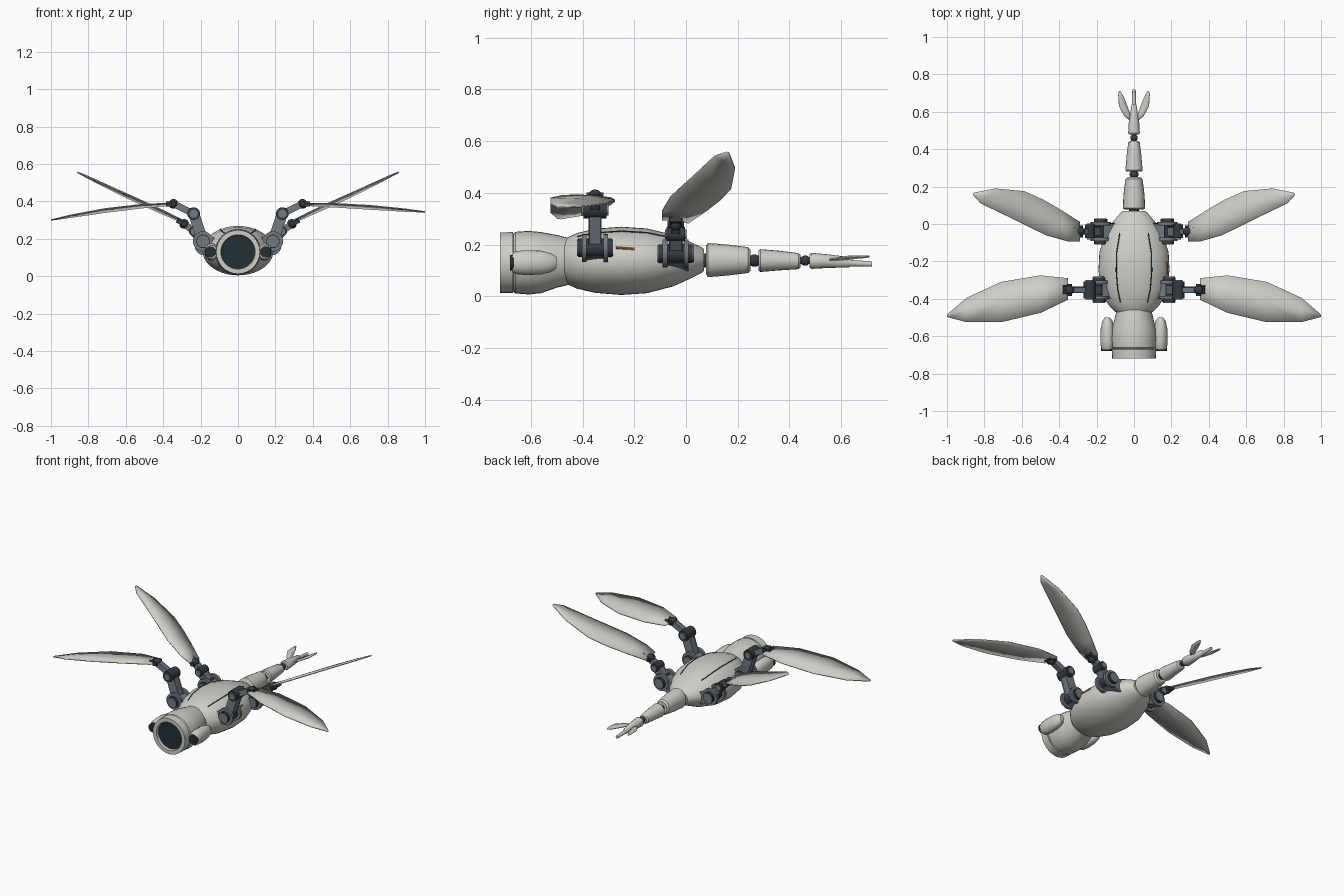
import bpy, bmesh, math
from mathutils import Vector

if "Cube" in bpy.data.objects:
    bpy.data.objects.remove(bpy.data.objects["Cube"])


def material(name, rgb):
    m = bpy.data.materials.new(name)
    m.diffuse_color = (*rgb, 1)
    m.use_nodes = True
    m.node_tree.nodes["Principled BSDF"].inputs["Base Color"].default_value = m.diffuse_color
    return m


SHELL = material("pale_shell", (0.62, 0.62, 0.58))
METAL = material("blue_grey_metal", (0.17, 0.2, 0.23))
DARK = material("dark_joint", (0.035, 0.045, 0.055))
GLASS = material("lens_glass", (0.015, 0.03, 0.035))
ORANGE = material("orange_mark", (0.7, 0.25, 0.05))


def finish(name, bm, mat, angle=35):
    bmesh.ops.recalc_face_normals(bm, faces=bm.faces)
    me = bpy.data.meshes.new(name)
    bm.to_mesh(me)
    bm.free()
    me.materials.append(mat)
    me.shade_smooth()
    me.set_sharp_from_angle(angle=math.radians(angle))
    ob = bpy.data.objects.new(name, me)
    bpy.context.collection.objects.link(ob)
    return ob


def loft(name, sections, mat, x=0, n=32):
    """Elliptic rings along y: (y, centre z, half width, half height)."""
    bm = bmesh.new()
    rings = []
    for y, z, rx, rz in sections:
        rings.append([bm.verts.new((x + rx * math.cos(a), y, z + rz * math.sin(a)))
                      for a in (2 * math.pi * i / n for i in range(n))])
    for a, b in zip(rings, rings[1:]):
        for i in range(n):
            j = (i + 1) % n
            bm.faces.new((a[i], a[j], b[j], b[i]))
    bm.faces.new(rings[0])
    bm.faces.new(rings[-1])
    return finish(name, bm, mat)


def rod(name, a, b, r, mat, r2=None, n=20):
    a, b = Vector(a), Vector(b)
    bm = bmesh.new()
    bmesh.ops.create_cone(bm, cap_ends=True, segments=n, radius1=r,
                          radius2=r if r2 is None else r2, depth=(b - a).length)
    ob = finish(name, bm, mat)
    ob.location = (a + b) / 2
    ob.rotation_euler = (b - a).to_track_quat('Z', 'Y').to_euler()
    return ob


def bar(name, a, b, wy, wn, mat):
    """Box link in the xz plane from a to b, wy wide along y."""
    a, b = Vector(a), Vector(b)
    d = (b - a).normalized()
    nrm = Vector((-d.z, 0, d.x)) * wn / 2
    yv = Vector((0, wy / 2, 0))
    bm = bmesh.new()
    bmesh.ops.create_cube(bm, size=2)
    for v in bm.verts:
        c = v.co.copy()
        v.co = (a + b) / 2 + (b - a) / 2 * c.z + nrm * c.x + yv * c.y
    bmesh.ops.bevel(bm, geom=bm.edges[:], offset=0.004, segments=1, affect='EDGES')
    return finish(name, bm, mat)


def ball(name, p, r, mat):
    bm = bmesh.new()
    bmesh.ops.create_uvsphere(bm, u_segments=16, v_segments=10, radius=r)
    ob = finish(name, bm, mat)
    ob.location = p
    return ob


def blade(name, pairs, height, s, thick=0.006):
    """Thin strip from (rear xy, front xy) pairs with a cambered middle."""
    bm = bmesh.new()
    rows = []
    for r, f in pairs:
        m = ((r[0] + f[0]) / 2, (r[1] + f[1]) / 2)
        camber = 0.03 * abs(r[1] - f[1])
        rows.append([bm.verts.new((s * p[0], p[1], height(*p) + c))
                     for p, c in ((r, 0), (m, camber), (f, 0))])
    for a, b in zip(rows, rows[1:]):
        for i in range(2):
            bm.faces.new((a[i], a[i + 1], b[i + 1], b[i]))
    ob = finish(name, bm, SHELL, 30)
    mod = ob.modifiers.new("thickness", 'SOLIDIFY')
    mod.thickness = thick
    mod.offset = 0


# Head with recessed front lens
loft("head", [(-.69, .13, .088, .088), (-.72, .13, .092, .092), (-.72, .13, .117, .117),
              (-.67, .13, .118, .118), (-.668, .13, .112, .112), (-.66, .13, .119, .119),
              (-.61, .13, .123, .123), (-.56, .13, .118, .118), (-.50, .135, .102, .102),
              (-.45, .135, .09, .09)], SHELL)
loft("front_lens", [(-.702, .13, .089, .089), (-.685, .13, .089, .089)], GLASS)

# Thorax and its seams
THORAX = [(-.47, .137, .1, .083), (-.45, .137, .122, .095), (-.42, .137, .145, .108),
          (-.35, .137, .175, .124), (-.25, .137, .19, .132), (-.15, .137, .185, .125),
          (-.05, .138, .153, .1), (.01, .139, .115, .074), (.06, .14, .072, .05),
          (.07, .14, .06, .042)]
loft("thorax", THORAX, SHELL, n=40)
for s in (-1, 1):
    cu = bpy.data.curves.new("top_seam", 'CURVE')
    cu.dimensions = '3D'
    cu.bevel_depth = 0.003
    sp = cu.splines.new('POLY')
    seam = [sec for sec in THORAX if -.43 < sec[0] < -.04]
    sp.points.add(len(seam) - 1)
    for pt, (y, z, rx, rz) in zip(sp.points, seam):
        pt.co = (s * rx * .5, y, z + rz * .866, 1)
    cu.materials.append(DARK)
    bpy.context.collection.objects.link(bpy.data.objects.new("top_seam", cu))
rod("side_mark", (.178, -.27, .188), (.174, -.2, .183), .005, ORANGE, n=8)

# Tail segments with ball joints
loft("tail_segment_1", [(.078, .14, .05, .055), (.085, .14, .06, .066), (.16, .14, .056, .06),
                        (.24, .14, .046, .05), (.25, .14, .036, .04)], SHELL, n=20)
loft("tail_segment_2", [(.28, .138, .04, .038), (.288, .138, .046, .044), (.36, .138, .04, .038),
                        (.435, .136, .031, .031), (.443, .136, .022, .024)], SHELL, n=20)
loft("tail_segment_3", [(.478, .137, .026, .026), (.486, .137, .031, .031), (.54, .136, .028, .027),
                        (.63, .132, .014, .02), (.64, .128, .012, .012), (.72, .125, .009, .01)],
     SHELL, n=16)
for i, (y, r) in enumerate(((.068, .028), (.265, .024), (.461, .02))):
    ball(f"tail_joint_{i + 1}", (0, y, .138), r, DARK)
    rod(f"tail_pin_{i + 1}", (0, y - .03, .138), (0, y + .03, .138), r * .7, METAL)

for s in (-1, 1):
    side = "right" if s > 0 else "left"

    # Side pods on the head
    loft(f"{side}_head_pod", [(-.672, .13, .03, .036), (-.66, .13, .035, .044), (-.62, .13, .038, .048),
                              (-.56, .13, .036, .046), (-.52, .13, .028, .036), (-.5, .13, .014, .022)],
         SHELL, x=s * .142, n=20)
    rod(f"{side}_pod_lens", (s * .147, -.68, .13), (s * .147, -.665, .13), .03, GLASS)

    # Tail fins
    blade(f"{side}_tail_fin", [((.01, .56), (.018, .55)), ((.025, .6), (.05, .575)),
                               ((.043, .65), (.08, .63)), ((.058, .685), (.084, .69)),
                               ((.072, .71), (.08, .71))],
          lambda x, y: .135 + .25 * x, s, .005)

    # Jointed wing arms: shoulder, elbow and wrist in xz
    for part, y, sh, el, wr, k in (("front", -.352, (.187, .187), (.237, .335), (.345, .387), 1),
                                   ("rear", -.04, (.178, .165), (.235, .24), (.288, .28), .8)):
        nm = f"{part}_{side}"
        P = lambda p, dy=0: (s * p[0], y + dy, p[1])
        rod(nm + "_shoulder_axle", P(sh, -.066), P(sh, .066), .036, DARK)
        for d in (-1, 1):
            rod(nm + "_shoulder_plate", P(sh, d * .032), P(sh, d * .05), .054, METAL)
            rod(nm + "_shoulder_cap", P(sh, d * .06), P(sh, d * .07), .032, METAL)
        bar(nm + "_shoulder_mount", P((sh[0] - .08, sh[1] - .03)), P(sh), .09, .07, METAL)
        bar(nm + "_upper_arm", P(sh), P(el), .052, .05 * k, METAL)
        rod(nm + "_elbow", P(el, -.045 * k), P(el, .045 * k), .034 * k, DARK)
        for d in (-1, 1):
            rod(nm + "_elbow_cap", P(el, d * .042 * k), P(el, d * .052 * k), .022 * k, METAL)
        bar(nm + "_forearm", P(el), P(wr), .034, .028, METAL)
        ball(nm + "_wrist", P(wr), .026, DARK)
        rod(nm + "_wrist_pin", P(wr, -.032), P(wr, .032), .014, DARK)
        bar(nm + "_wing_clamp", P(wr), P((wr[0] + .035, wr[1] + (.0 if k == 1 else .018))),
            .045, .018, DARK)

    # Front wings: the left one droops more
    drop = .042 if s > 0 else .085
    blade(f"front_{side}_wing",
          [((.353, -.29), (.353, -.405)), ((.5, -.275), (.5, -.475)), ((.71, -.31), (.71, -.525)),
           ((.895, -.395), (.895, -.525)), ((1.0, -.485), (1.0, -.497))],
          lambda x, y: .385 - drop * ((x - .35) / .65) ** 1.6
          - .09 * (y + .35 + .2 * (x - .35)), s)

    # Rear wings: raised and swept back
    blade(f"rear_{side}_wing",
          [((.289, .01), (.289, -.093)), ((.4, .08), (.353, -.093)), ((.487, .13), (.47, -.06)),
           ((.588, .175), (.652, .03)), ((.743, .19), (.818, .11)), ((.856, .167), (.859, .155))],
          lambda x, y: .29 + .467 * (x - .289) - .12 * (y + .04 - .35 * (x - .289)), s)
